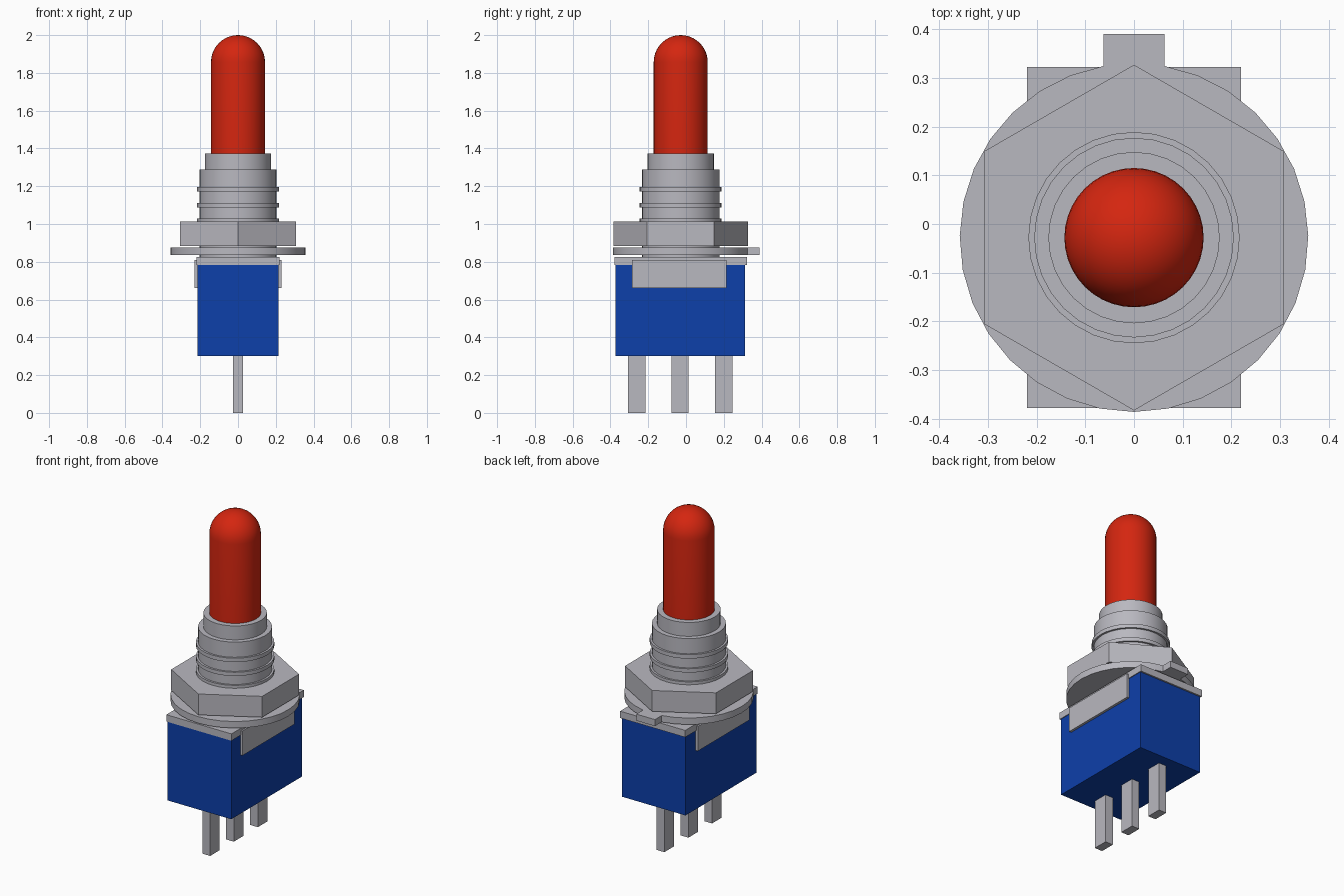
import bpy, bmesh, math

old = bpy.data.objects.get("Cube")
if old:
    bpy.data.objects.remove(old, do_unlink=True)

AXIS_Y = -0.028  # the lever, bushing, nut and washer share this axis


def material(name, rgb, rough):
    m = bpy.data.materials.new(name)
    m.use_nodes = True
    m.diffuse_color = (*rgb, 1)
    bsdf = m.node_tree.nodes["Principled BSDF"]
    bsdf.inputs["Base Color"].default_value = (*rgb, 1)
    bsdf.inputs["Roughness"].default_value = rough
    return m


METAL = material("grey metal", (0.485, 0.48, 0.525), 0.4)
BLUE = material("blue plastic", (0.004, 0.05, 0.40), 0.5)
RED = material("red plastic", (0.66, 0.019, 0.005), 0.5)


def finish(name, bm, mat, smooth=False):
    bmesh.ops.recalc_face_normals(bm, faces=bm.faces)
    mesh = bpy.data.meshes.new(name)
    bm.to_mesh(mesh)
    bm.free()
    mesh.materials.append(mat)
    ob = bpy.data.objects.new(name, mesh)
    bpy.context.collection.objects.link(ob)
    if smooth:
        bpy.ops.object.select_all(action='DESELECT')
        ob.select_set(True)
        bpy.context.view_layer.objects.active = ob
        bpy.ops.object.shade_smooth_by_angle(angle=math.radians(35))
    return ob


def box(name, x, y, z, mat):
    """Box from (min, max) pairs along each axis."""
    bm = bmesh.new()
    bmesh.ops.create_cube(bm, size=1)
    for v in bm.verts:
        v.co = [r[0] if c < 0 else r[1] for c, r in zip(v.co, (x, y, z))]
    return finish(name, bm, mat)


def prism(name, outline, z0, z1, mat, smooth=False):
    """Extrude a closed outline upward."""
    bm = bmesh.new()
    face = bm.faces.new([bm.verts.new((x, y + AXIS_Y, z0)) for x, y in outline])
    top = bmesh.ops.extrude_face_region(bm, geom=[face])["geom"]
    bmesh.ops.translate(bm, vec=(0, 0, z1 - z0),
                        verts=[g for g in top if isinstance(g, bmesh.types.BMVert)])
    return finish(name, bm, mat, smooth)


def lathe(name, profile, mat, steps=32):
    """Spin an (r, z) profile, running between two points on the axis."""
    bm = bmesh.new()
    verts = [bm.verts.new((0, AXIS_Y - r, z)) for r, z in profile]
    edges = [bm.edges.new(p) for p in zip(verts, verts[1:])]
    bmesh.ops.spin(bm, geom=verts + edges, cent=(0, AXIS_Y, 0), axis=(0, 0, 1),
                   angle=2 * math.pi, steps=steps)
    bmesh.ops.remove_doubles(bm, verts=bm.verts, dist=1e-4)
    return finish(name, bm, mat, True)


def circle(r, n, start=0.0, sweep=2 * math.pi):
    return [(r * math.cos(start + sweep * i / n), r * math.sin(start + sweep * i / n))
            for i in range(n)]


# Housing, cover plate with folded side tabs, and three terminals
box("housing", (-0.215, 0.215), (-0.372, 0.312), (0.30, 0.785), BLUE)
box("cover_plate", (-0.22, 0.22), (-0.378, 0.322), (0.783, 0.825), METAL)
for side, s in (("left", 1), ("right", -1)):
    box(f"cover_tab_{side}", sorted((s * 0.20, s * 0.23)), (-0.285, 0.215), (0.66, 0.81), METAL)
for label, y in (("front", -0.26), ("middle", -0.032), ("back", 0.20)):
    box(f"terminal_{label}", (-0.026, 0.026), (y - 0.046, y + 0.046), (0, 0.32), METAL)

# Threaded bushing: three raised ridges and a narrower collar on top
profile = [(0, 0.80), (0.205, 0.80)]
for low, high in ((1.008, 1.03), (1.087, 1.11), (1.172, 1.196)):
    profile += [(0.205, low), (0.217, low), (0.217, high), (0.205, high)]
profile += [(0.205, 1.289), (0.176, 1.289), (0.176, 1.374), (0, 1.374)]
lathe("threaded_bushing", profile, METAL)

# Hexagonal nut
prism("hex_nut", circle(0.355, 6, math.pi / 2), 0.884, 1.012, METAL)

# Washer with a locating tab at the back
half = 0.063
a = math.acos(half / 0.358)
tab_y = 0.39 - AXIS_Y
rim = circle(0.358, 30, math.pi - a, 2 * a + math.pi)
rim += [(half, 0.358 * math.sin(a)), (half, tab_y), (-half, tab_y)]
prism("locating_washer", rim, 0.835, 0.875, METAL, True)

# Round-ended lever
r = 0.143
dome = [(r * math.cos(i * math.pi / 20), 2 - r + r * math.sin(i * math.pi / 20))
        for i in range(10)]
lathe("lever", [(0, 1.36), (r, 1.36)] + dome + [(0, 2)], RED, 40)
